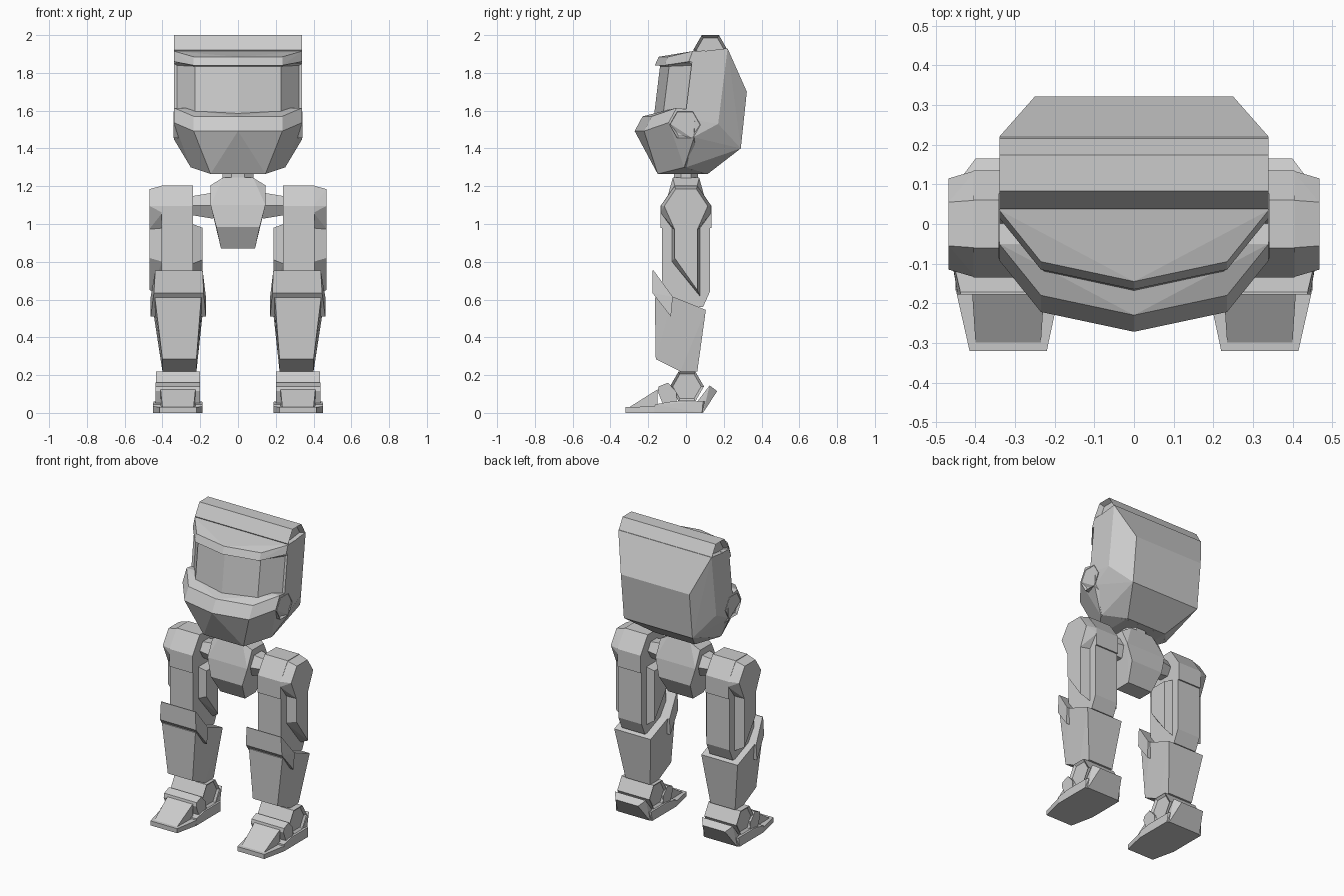
import bpy, bmesh, math
from mathutils import Vector

grey = bpy.data.materials.new("light_grey")
grey.diffuse_color = (0.6, 0.6, 0.6, 1)


def finish(name, bm, mirror):
    bmesh.ops.recalc_face_normals(bm, faces=bm.faces)
    me = bpy.data.meshes.new(name)
    bm.to_mesh(me)
    bm.free()
    me.materials.append(grey)
    ob = bpy.data.objects.new(name, me)
    bpy.context.collection.objects.link(ob)
    if mirror:
        ob.modifiers.new("mirror", "MIRROR").use_mirror_merge = False
    return ob


def hull_mesh(pts):
    bm = bmesh.new()
    for p in pts:
        bm.verts.new(p)
    r = bmesh.ops.convex_hull(bm, input=bm.verts)
    junk = {g for g in r["geom_interior"] + r["geom_unused"]
            if isinstance(g, bmesh.types.BMVert)}
    bmesh.ops.delete(bm, geom=list(junk), context="VERTS")
    bmesh.ops.dissolve_limit(bm, angle_limit=0.03, verts=bm.verts, edges=bm.edges)
    bmesh.ops.recalc_face_normals(bm, faces=bm.faces)
    return bm


def hull(name, pts, mirror=False):
    return finish(name, hull_mesh(pts), mirror)


def both(pts):
    """Points plus their mirror image in x."""
    return pts + [(-x, y, z) for x, y, z in pts if x]


def ring(x0, x1, y0, y1, z):
    return [(x, y, z) for x in (x0, x1) for y in (y0, y1)]


def prism(x, outline):
    return [(x, y, z) for y, z in outline]


def hexagon(y, z, r):
    return [(y + r * math.cos(i * math.pi / 3), z + r * math.sin(i * math.pi / 3))
            for i in range(6)]


def hex_barrel(name, x0, x1, y, z, r, rim, depth, mirror):
    """Six-sided barrel along x with sunken ends."""
    bm = hull_mesh(prism(x0, hexagon(y, z, r)) + prism(x1, hexagon(y, z, r)))
    ends = [f for f in bm.faces if abs(f.normal.x) > 0.9]
    bmesh.ops.inset_individual(bm, faces=ends, thickness=rim, depth=-depth)
    return finish(name, bm, mirror)


def arc(y, z, tilt=0.0):
    """Faceted front curve of the head."""
    return both([(0, y, z), (0.235, y + 0.05, z), (0.34, y + 0.18, z + tilt)])


# Head shell with a sunken visor
shell = hull_mesh(arc(-0.185, 1.56) + arc(-0.15, 1.85) + both([
    (0.34, 0.22, 1.93), (0.34, 0.05, 1.91), (0.25, 0.322, 1.70), (0.25, 0.29, 1.40),
    (0.34, 0.17, 1.53), (0.335, 0.04, 1.46), (0.25, 0.0, 1.30),
    (0.145, 0.115, 1.265), (0.145, -0.15, 1.268)]))
visor = [f for f in shell.faces
         if f.normal.y < -0.3 and 1.6 < f.calc_center_median().z < 1.84
         and abs(f.normal.z) < 0.4]
bmesh.ops.inset_region(shell, faces=visor, thickness=0.014, depth=-0.014)
finish("head_shell", shell, False)

# Brow, jaw and head barrels
hull("brow", arc(-0.165, 1.84, 0.02) + arc(-0.145, 1.885, 0.03)
     + both([(0.34, 0.1, 1.918), (0.34, 0.1, 1.85)]))
hull("jaw", arc(-0.23, 1.57, 0.045) + arc(-0.272, 1.492, 0.045) + both([
    (0.34, 0.05, 1.60), (0.34, 0.04, 1.45), (0.25, -0.01, 1.30),
    (0.145, -0.15, 1.265), (0.145, 0.1, 1.265)]))
hex_barrel("top_barrel", -0.34, 0.34, 0.129, 1.921, 0.091, 0.017, 0.03, False)
hex_barrel("ear_barrel", 0.22, 0.342, -0.005, 1.525, 0.082, 0.014, 0.012, True)

# Neck and pelvis
hull("neck", [(0.09 * math.cos(a), 0.07 * math.sin(a), z) for z in (1.22, 1.29)
              for a in [(i + 0.5) * math.pi / 4 for i in range(8)]])
hull("pelvis", both(ring(0.08, 0.08, -0.07, 0.07, 1.245)
                    + ring(0.145, 0.145, -0.06, 0.06, 1.205)
                    + ring(0.145, 0.145, -0.11, 0.11, 1.10)
                    + ring(0.115, 0.115, -0.12, 0.12, 0.985)
                    + ring(0.09, 0.09, -0.055, 0.055, 0.87)))
hull("hip_joint", prism(0.13, hexagon(0, 1.097, 0.08))
     + prism(0.26, hexagon(0, 1.097, 0.055)), True)

# Thigh: shoulder-like cap, core, outer and inner side plates
cap = [(-0.06, 1.205), (0.06, 1.205), (0.135, 1.095), (0.135, 0.98), (-0.135, 0.98),
       (-0.135, 1.095)]
hull("thigh_cap", prism(0.237, cap) + prism(0.405, cap), True)
hull("thigh_core", [(x, y, z) for x in (0.237, 0.405) for y, z in (
    (-0.128, 1.0), (0.126, 1.0), (0.126, 0.64), (0.09, 0.56), (-0.128, 0.56))], True)
hull("thigh_outer_cap", prism(0.40, [(-0.06, 1.203), (0.06, 1.203), (0.135, 1.095),
                                     (0.135, 1.06), (0.065, 0.965), (-0.065, 0.965),
                                     (-0.135, 1.06), (-0.135, 1.095)])
     + prism(0.468, [(-0.055, 1.185), (0.055, 1.185), (0.115, 1.095),
                     (0.062, 0.975), (-0.062, 0.975), (-0.115, 1.095)]), True)
hull("thigh_outer_plate", prism(0.40, [(-0.075, 1.05), (0.075, 1.05), (0.075, 0.615),
                                       (-0.075, 0.80)])
     + prism(0.468, [(-0.06, 1.05), (0.06, 1.05), (0.06, 0.65), (-0.06, 0.82)]), True)
hull("thigh_inner_plate", prism(0.24, [(-0.075, 1.0), (0.075, 1.0), (0.075, 0.615),
                                       (-0.075, 0.79)])
     + prism(0.188, [(-0.06, 0.98), (0.06, 0.98), (0.06, 0.65), (-0.06, 0.81)]), True)

# Shin and knee guard
hull("shin", ring(0.195, 0.44, -0.165, -0.165, 0.61) + ring(0.185, 0.45, -0.07, -0.07, 0.615)
     + ring(0.185, 0.45, 0.105, 0.105, 0.545) + ring(0.22, 0.40, -0.16, -0.16, 0.285)
     + ring(0.22, 0.40, -0.03, 0.06, 0.22), True)
hull("knee_guard", ring(0.187, 0.438, -0.178, -0.172, 0.755)
     + ring(0.182, 0.445, -0.178, -0.178, 0.635)
     + ring(0.17, 0.462, -0.07, -0.07, 0.615)
     + ring(0.17, 0.462, -0.08, -0.08, 0.51), True)

# Ankle and foot
hex_barrel("ankle", 0.20, 0.435, 0.005, 0.14, 0.09, 0.015, 0.012, True)
hull("sole", ring(0.22, 0.415, -0.32, -0.32, 0) + ring(0.22, 0.415, -0.32, -0.32, 0.03)
     + ring(0.187, 0.45, -0.165, -0.165, 0) + ring(0.187, 0.45, -0.165, -0.165, 0.035), True)
hull("toe", ring(0.235, 0.40, -0.30, -0.30, 0.03) + ring(0.225, 0.41, -0.15, -0.15, 0.125)
     + ring(0.225, 0.41, -0.15, -0.15, 0.01), True)
hull("foot_body", ring(0.187, 0.45, -0.168, 0.085, 0) + ring(0.187, 0.45, -0.165, -0.165, 0.045)
     + ring(0.19, 0.447, -0.08, 0.09, 0.06) + ring(0.20, 0.435, 0.10, 0.10, 0.06), True)
hull("instep_strap", [(x, y, z) for x in (0.2, 0.437) for y, z in (
    (-0.15, 0.115), (-0.145, 0.14), (-0.095, 0.16), (-0.05, 0.11), (-0.05, 0.04),
    (-0.12, 0.04))], True)
hull("heel", ring(0.20, 0.435, 0.06, 0.09, 0) + ring(0.235, 0.40, 0.165, 0.165, 0.115)
     + ring(0.205, 0.43, 0.125, 0.125, 0.145) + ring(0.205, 0.43, 0.06, 0.06, 0.06), True)
